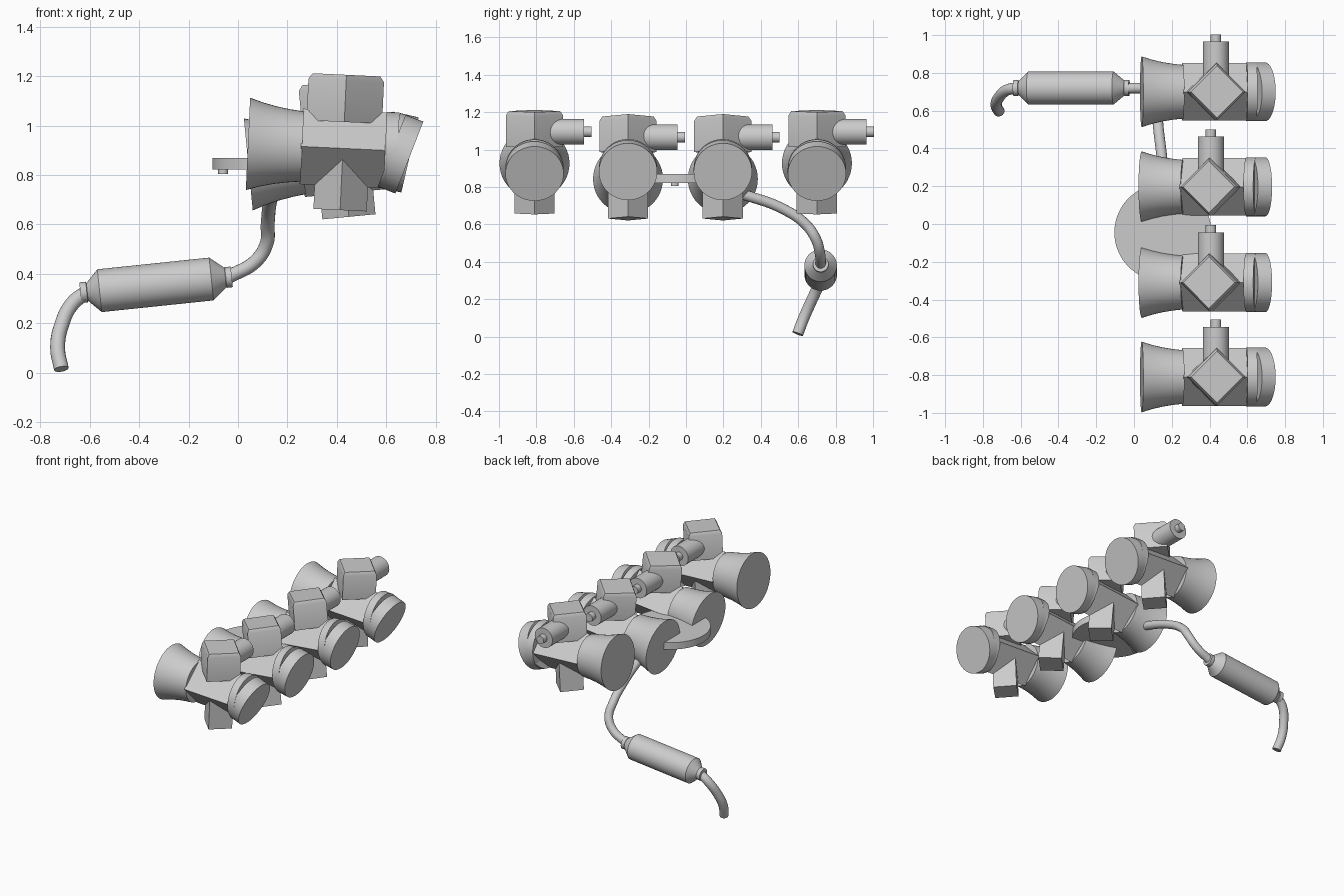
import bpy, bmesh
from math import sin, cos, pi, radians
from mathutils import Matrix, Vector

if "Cube" in bpy.data.objects:
    bpy.data.objects.remove(bpy.data.objects["Cube"])

metal = bpy.data.materials.new("grey_metal")
metal.use_nodes = True
GREY = (0.6, 0.6, 0.6, 1)
metal.diffuse_color = GREY
metal.node_tree.nodes["Principled BSDF"].inputs["Base Color"].default_value = GREY

X, Y, Z = Vector((1, 0, 0)), Vector((0, 1, 0)), Vector((0, 0, 1))


def finish(obj):
    """Link, colour and shade an object."""
    bpy.context.collection.objects.link(obj)
    obj.data.materials.append(metal)
    if obj.type == "MESH":
        bpy.ops.object.select_all(action="DESELECT")
        obj.select_set(True)
        bpy.context.view_layer.objects.active = obj
        bpy.ops.object.shade_smooth_by_angle(angle=radians(30))


def turned(name, profile, origin, axis, sides=48, frame=Matrix()):
    """Capped solid of (distance, radius) rings along an axis."""
    bm = bmesh.new()
    rings = [[bm.verts.new((r * cos(2 * pi * i / sides), r * sin(2 * pi * i / sides), t))
              for i in range(sides)] for t, r in profile]
    for a, b in zip(rings, rings[1:]):
        for i in range(sides):
            j = (i + 1) % sides
            bm.faces.new((a[i], a[j], b[j], b[i]))
    bm.faces.new(rings[0][::-1])
    bm.faces.new(rings[-1])
    turn = Z.rotation_difference(axis).to_matrix().to_4x4()
    bm.transform(frame @ Matrix.Translation(origin) @ turn)
    mesh = bpy.data.meshes.new(name)
    bm.to_mesh(mesh)
    bm.free()
    finish(bpy.data.objects.new(name, mesh))


def pipe(name, points, radius):
    """Round tube following a smooth path."""
    curve = bpy.data.curves.new(name, "CURVE")
    curve.dimensions = "3D"
    curve.bevel_depth = radius
    curve.bevel_resolution = 6
    curve.use_fill_caps = True
    spline = curve.splines.new("BEZIER")
    spline.bezier_points.add(len(points) - 1)
    for knot, co in zip(spline.bezier_points, points):
        knot.co = co
        knot.handle_left_type = knot.handle_right_type = "AUTO"
    finish(bpy.data.objects.new(name, curve))


def intake_unit(label, y, z, tilt):
    """One intake body: trumpet, body, chambers, angled outlet and side cap."""
    frame = Matrix.Translation((0.425, y, z)) @ Matrix.Rotation(radians(tilt), 4, "Y")

    def part(name, profile, origin=(0, 0, 0), axis=X, sides=48):
        turned(f"{name}_{label}", profile, origin, axis, sides, frame)

    part("trumpet", [(-0.385, 0.187), (-0.33, 0.17), (-0.275, 0.157),
                     (-0.22, 0.148), (-0.165, 0.142)])
    part("body", [(-0.17, 0.153), (0.172, 0.153)], sides=4)
    part("outlet_ring", [(0.17, 0.156), (0.222, 0.156)])
    slope = radians(18.5)
    part("outlet_cap", [(0, 0.156), (0.077, 0.156)], (0.197, 0, 0),
         Vector((cos(slope), 0, -sin(slope))))
    part("upper_chamber", [(0.107, 0.153), (0.275, 0.153), (0.298, 0.137)], axis=Z, sides=4)
    part("lower_chamber", [(-0.25, 0.108), (0, 0.108)], axis=Z, sides=4)
    part("side_cap", [(0.05, 0.069), (0.265, 0.069)], (0, 0, 0.187), Y, 32)
    part("side_stub", [(0.25, 0.028), (0.304, 0.028)], (0, 0, 0.187), Y, 24)


# Row of four intake units, the inner pair tilted the other way
intake_unit("front", -0.81, 0.908, 2.7)
intake_unit("inner_front", -0.31, 0.88, -5.5)
intake_unit("inner_back", 0.197, 0.88, -5.5)
intake_unit("back", 0.70, 0.908, 2.7)

# Round plate between the inner units with a small peg below
turned("round_plate", [(0.822, 0.257), (0.87, 0.257)], (0.153, -0.045, 0), Z, 64)
turned("plate_peg", [(0.805, 0.02), (0.83, 0.02)], (-0.06, -0.06, 0), Z, 24)

# Exhaust pipe, silencer and tail pipe
pipe("exhaust_pipe", [(0.16, 0.2, 0.785), (0.15, 0.33, 0.752), (0.128, 0.52, 0.682),
                      (0.12, 0.64, 0.6), (0.115, 0.695, 0.52), (0.07, 0.715, 0.45),
                      (-0.04, 0.72, 0.387)], 0.028)
turned("silencer", [(0, 0.042), (0.026, 0.042), (0.028, 0.036), (0.078, 0.087),
                    (0.533, 0.087), (0.59, 0.04), (0.592, 0.042), (0.616, 0.042)],
       (-0.638, 0.72, 0.324), Vector((0.995, 0, 0.104)).normalized())
pipe("tail_pipe", [(-0.61, 0.72, 0.328), (-0.67, 0.71, 0.28), (-0.715, 0.67, 0.19),
                   (-0.73, 0.63, 0.1), (-0.715, 0.597, 0.015)], 0.03)
